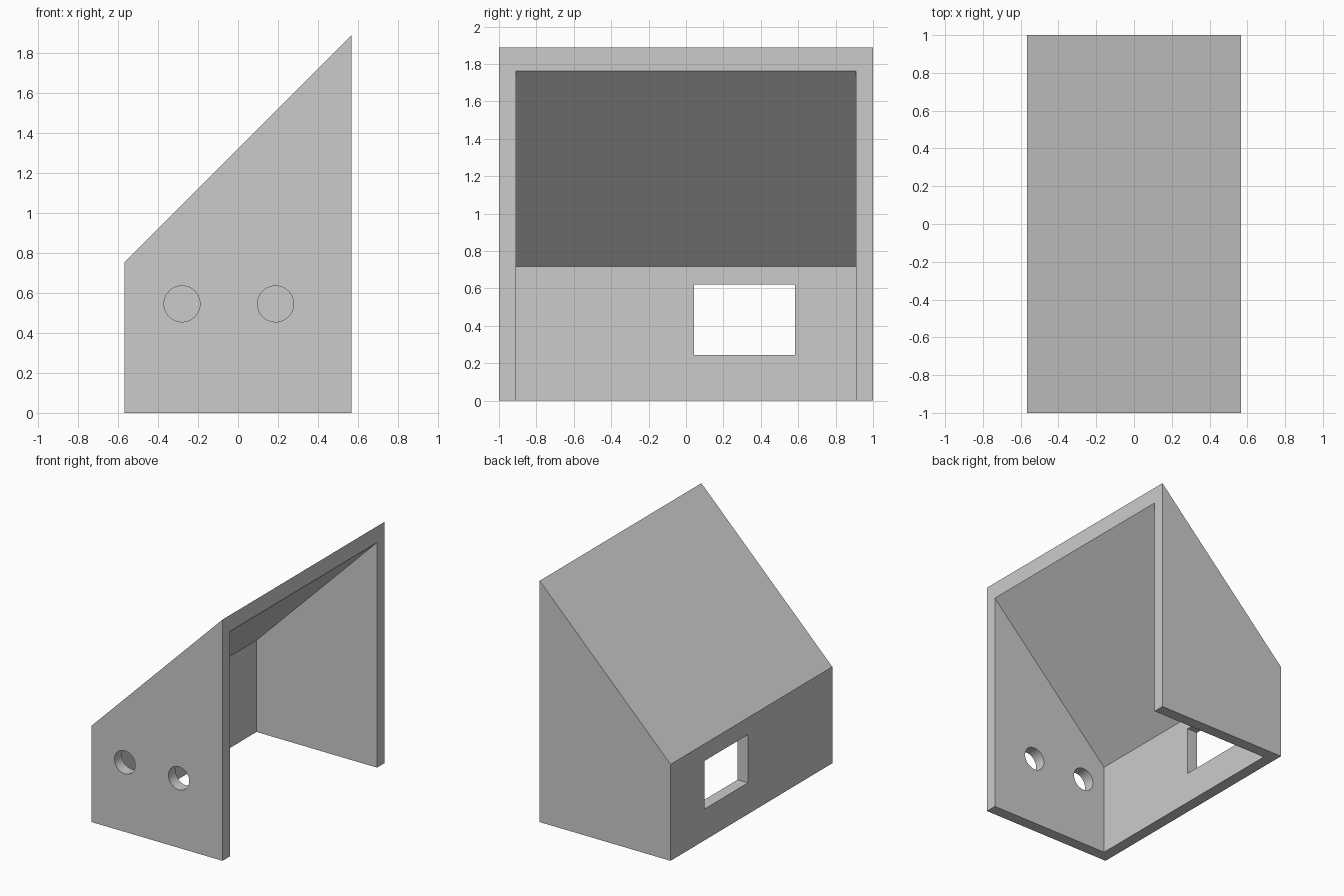
import bpy
import bmesh
import math
from mathutils import Matrix, Vector

default_cube = bpy.data.objects.get("Cube")
if default_cube:
    bpy.data.objects.remove(default_cube, do_unlink=True)

HALF_W, HALF_D = 0.567, 1.0     # half width (x) and half depth (y)
EAVE = 0.755                    # height of the low wall
RIDGE = EAVE + 2 * HALF_W       # 45 degree roof
WALL = 0.09
OVER = 0.1                      # how far cutters overshoot

grey = bpy.data.materials.new("plain_grey")
grey.use_nodes = True
grey.diffuse_color = (0.6, 0.6, 0.6, 1)
grey.node_tree.nodes["Principled BSDF"].inputs["Base Color"].default_value = (0.6, 0.6, 0.6, 1)


def add_object(name, bm):
    bmesh.ops.recalc_face_normals(bm, faces=bm.faces)
    mesh = bpy.data.meshes.new(name)
    bm.to_mesh(mesh)
    bm.free()
    mesh.materials.append(grey)
    obj = bpy.data.objects.new(name, mesh)
    bpy.context.collection.objects.link(obj)
    return obj


def prism(name, profile, half_depth):
    """Extrude an (x, z) profile along y."""
    bm = bmesh.new()
    face = bm.faces.new([bm.verts.new((x, -half_depth, z)) for x, z in profile])
    new = bmesh.ops.extrude_face_region(bm, geom=[face])["geom"]
    verts = [v for v in new if isinstance(v, bmesh.types.BMVert)]
    bmesh.ops.translate(bm, verts=verts, vec=(0, 2 * half_depth, 0))
    return add_object(name, bm)


def box(name, low, high):
    low, high = Vector(low), Vector(high)
    bm = bmesh.new()
    bmesh.ops.create_cube(bm, size=1, matrix=Matrix.Translation((low + high) / 2)
                          @ Matrix.Diagonal((*(high - low), 1)))
    return add_object(name, bm)


def round_cutter(name, x, z, radius):
    bm = bmesh.new()
    bmesh.ops.create_cone(bm, cap_ends=True, segments=64, radius1=radius, radius2=radius,
                          depth=WALL + 2 * OVER,
                          matrix=Matrix.Translation((x, -HALF_D + WALL / 2, z))
                          @ Matrix.Rotation(math.pi / 2, 4, "X"))
    return add_object(name, bm)


# Solid lean-to body
shell = prism("lean_to_shell", [(-HALF_W, 0), (HALF_W, 0), (HALF_W, RIDGE), (-HALF_W, EAVE)], HALF_D)

# Interior, open at the bottom and on the tall side
inner_x, outer_x = -HALF_W + WALL, HALF_W + OVER
ceiling = EAVE + HALF_W - WALL * math.sqrt(2)
cutters = [
    prism("interior_cutter", [(inner_x, -OVER), (outer_x, -OVER),
                              (outer_x, ceiling + outer_x), (inner_x, ceiling + inner_x)],
          HALF_D - WALL),
    # Window in the low wall
    box("window_cutter", (-HALF_W - OVER, 0.043, 0.245), (inner_x + OVER, 0.583, 0.622)),
]
# Two round holes in the front wall
for x in (-0.28, 0.188):
    cutters.append(round_cutter("round_hole_cutter", x, 0.545, 0.09))

for cutter in cutters:
    cutter.hide_render = True
    mod = shell.modifiers.new("cut", "BOOLEAN")
    mod.operation = "DIFFERENCE"
    mod.solver = "EXACT"
    mod.object = cutter

# Bake the cuts and drop the helpers
bpy.context.view_layer.update()
baked = bpy.data.meshes.new_from_object(shell.evaluated_get(bpy.context.evaluated_depsgraph_get()))
shell.modifiers.clear()
shell.data = baked
baked.name = "lean_to_shell"
for cutter in cutters:
    bpy.data.objects.remove(cutter, do_unlink=True)

# Smooth hole walls, crisp edges elsewhere
bpy.ops.object.select_all(action="DESELECT")
shell.select_set(True)
bpy.context.view_layer.objects.active = shell
bpy.ops.object.shade_smooth_by_angle(angle=math.radians(30))
